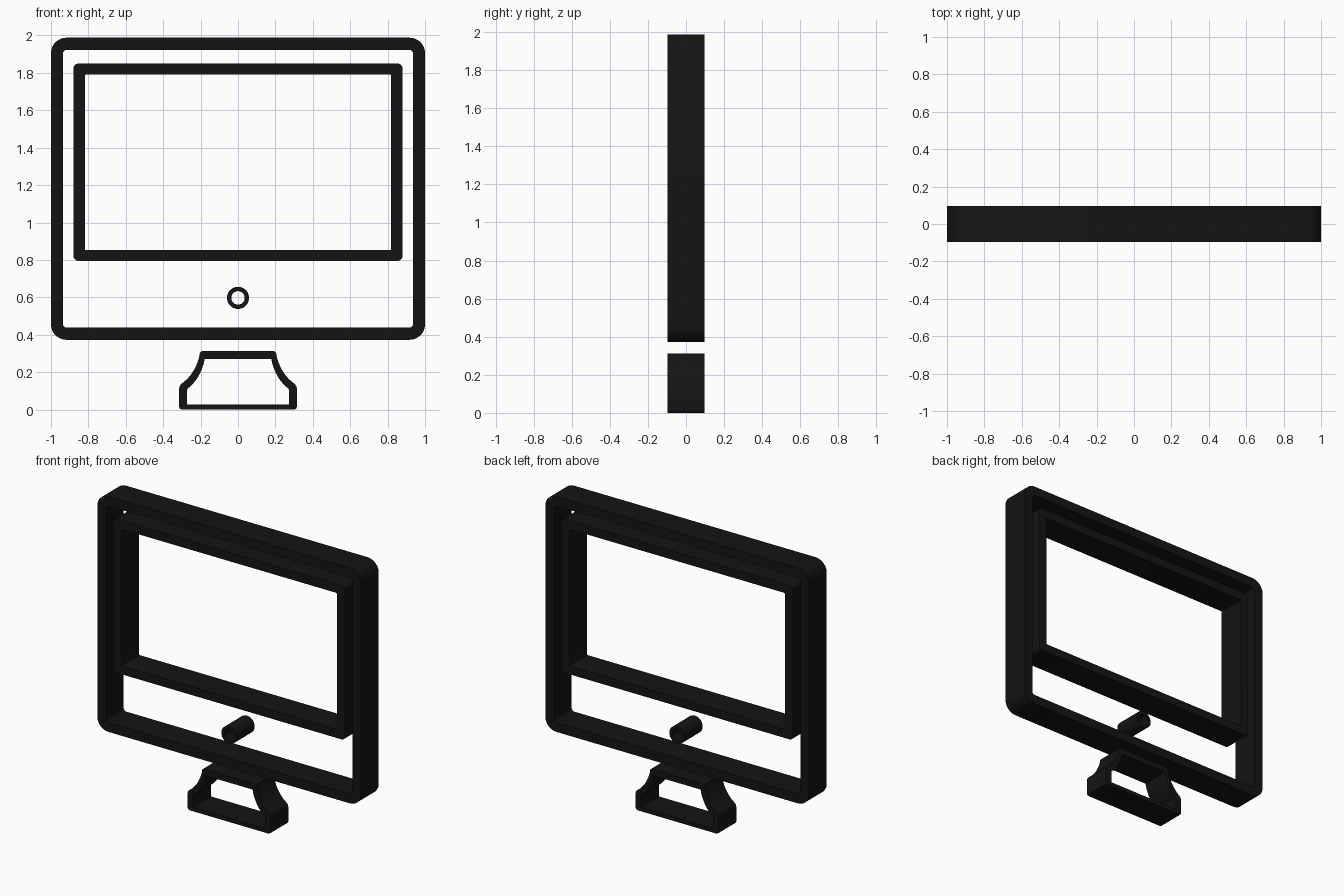
import bpy, bmesh, math

if "Cube" in bpy.data.objects:
    bpy.data.objects.remove(bpy.data.objects["Cube"])

DEPTH = 0.097  # half thickness

black = bpy.data.materials.new("black")
black.diffuse_color = (0.007, 0.007, 0.007, 1)
black.use_nodes = True
black.node_tree.nodes["Principled BSDF"].inputs["Base Color"].default_value = black.diffuse_color


def rounded_rect(hw, z0, z1, r, n=10):
    pts = []
    for i, (cx, cz) in enumerate([(hw - r, z1 - r), (-hw + r, z1 - r),
                                  (-hw + r, z0 + r), (hw - r, z0 + r)]):
        for k in range(n + 1):
            a = math.pi / 2 * (i + k / n)
            pts.append((cx + r * math.cos(a), cz + r * math.sin(a)))
    return pts


def circle(z, r, n=40):
    return [(r * math.cos(2 * math.pi * k / n), z + r * math.sin(2 * math.pi * k / n))
            for k in range(n)]


def bezier(a, b, c, d, n=12):
    return [tuple((1 - t)**3 * p + 3 * (1 - t)**2 * t * q + 3 * (1 - t) * t * t * r + t**3 * s
                  for p, q, r, s in zip(a, b, c, d)) for t in (k / n for k in range(n + 1))]


def mirrored(half):
    # right half listed top to bottom, closed by its mirror image
    return half + [(-x, z) for x, z in reversed(half)]


def extruded_ring(name, outer, inner):
    curve = bpy.data.curves.new(name, 'CURVE')
    curve.dimensions = '2D'
    curve.fill_mode = 'BOTH'
    curve.extrude = DEPTH
    for loop in (outer, inner):
        s = curve.splines.new('POLY')
        s.points.add(len(loop) - 1)
        for p, (x, z) in zip(s.points, loop):
            p.co = (x, z, 0, 1)
        s.use_cyclic_u = True
    tmp = bpy.data.objects.new(name + "_outline", curve)
    bpy.context.collection.objects.link(tmp)
    bpy.context.view_layer.update()
    mesh = bpy.data.meshes.new_from_object(
        tmp.evaluated_get(bpy.context.evaluated_depsgraph_get()))
    bpy.data.objects.remove(tmp)

    # stand the outline upright and weld caps to walls
    bm = bmesh.new()
    bm.from_mesh(mesh)
    for v in bm.verts:
        x, z, d = v.co
        v.co = (x, -d, z)
    bmesh.ops.remove_doubles(bm, verts=bm.verts, dist=1e-5)
    bmesh.ops.recalc_face_normals(bm, faces=bm.faces)
    bm.to_mesh(mesh)
    bm.free()
    mesh.name = name
    mesh.materials.clear()
    mesh.materials.append(black)
    ob = bpy.data.objects.new(name, mesh)
    bpy.context.collection.objects.link(ob)
    bpy.ops.object.select_all(action='DESELECT')
    ob.select_set(True)
    bpy.context.view_layer.objects.active = ob
    bpy.ops.object.shade_smooth_by_angle(angle=math.radians(30))
    return ob


# monitor case and screen border
extruded_ring("monitor_case", rounded_rect(1.0, 0.373, 1.988, 0.083),
              rounded_rect(0.936, 0.438, 1.923, 0.02))
extruded_ring("screen_border", rounded_rect(0.879, 0.795, 1.85, 0.025),
              rounded_rect(0.818, 0.853, 1.79, 0.003, 2))

# round button
extruded_ring("power_button", circle(0.597, 0.059), circle(0.597, 0.036))

# flared stand
stand_outer = ([(0.192, 0.312), (0.201, 0.308), (0.205, 0.298)]
               + bezier((0.205, 0.290), (0.222, 0.225), (0.25, 0.175), (0.303, 0.137))
               + [(0.311, 0.127), (0.315, 0.112), (0.315, 0.016), (0.311, 0.005), (0.3, 0.0)])
stand_inner = ([(0.178, 0.270)]
               + bezier((0.180, 0.262), (0.19, 0.205), (0.225, 0.145), (0.268, 0.113))
               + [(0.272, 0.105), (0.272, 0.028)])
extruded_ring("stand", mirrored(stand_outer), mirrored(stand_inner))
